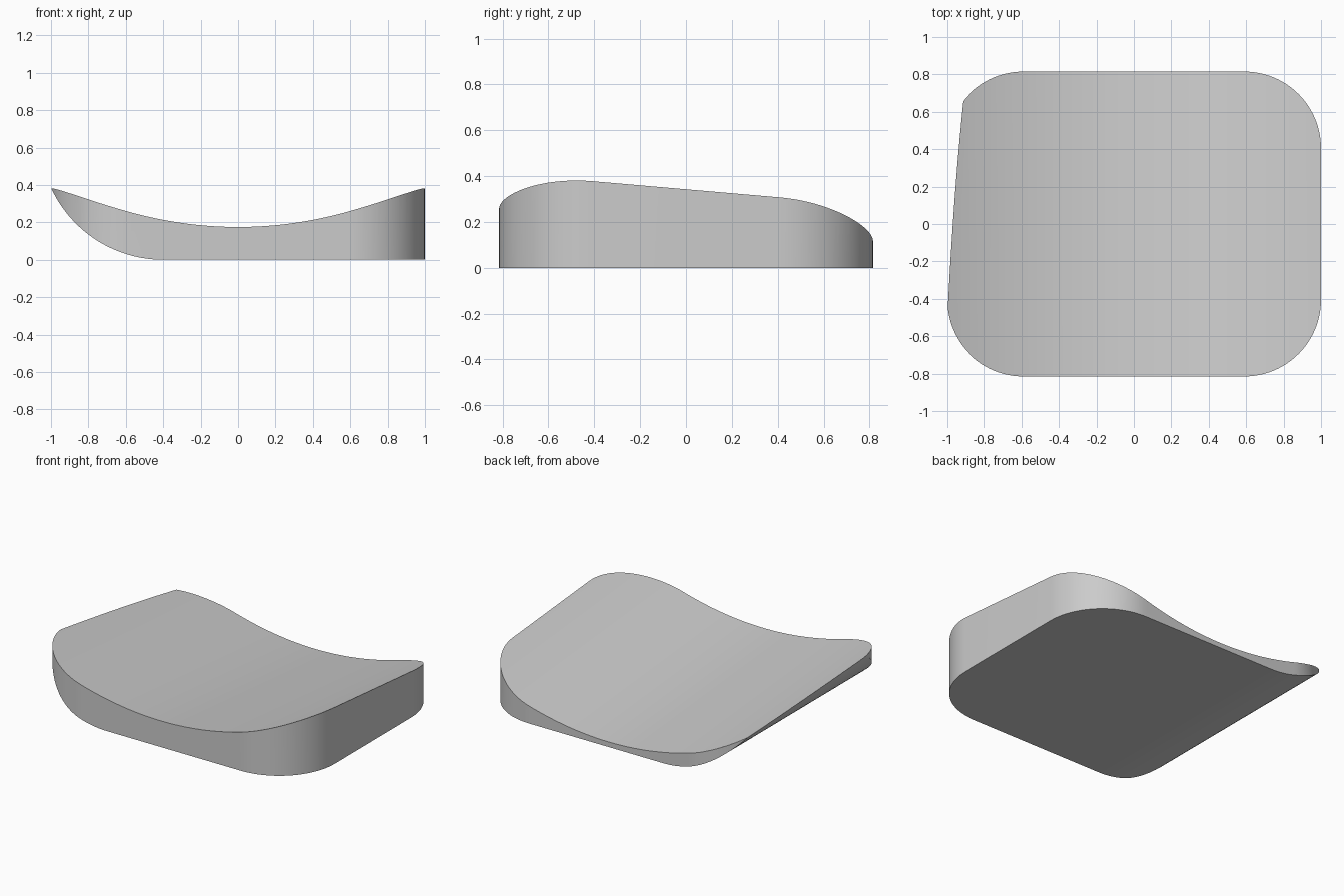
import bpy, bmesh, math
from mathutils import Vector

cube = bpy.data.objects.get("Cube")
if cube:
    bpy.data.objects.remove(cube, do_unlink=True)

HALF_X, HALF_Y, CORNER = 1.0, 0.815, 0.41
SLOPE = -0.0865                      # fall of the dished top towards the back

grey = bpy.data.materials.new("plain grey")
grey.use_nodes = True
grey.diffuse_color = (0.6, 0.6, 0.6, 1)
grey.node_tree.nodes["Principled BSDF"].inputs["Base Color"].default_value = (0.6, 0.6, 0.6, 1)


def extrude(name, points, vector):
    """Solid made by sweeping a closed profile along a vector."""
    bm = bmesh.new()
    face = bm.faces.new([bm.verts.new(p) for p in points])
    swept = bmesh.ops.extrude_face_region(bm, geom=[face])["geom"]
    bmesh.ops.translate(bm, vec=Vector(vector),
                        verts=[g for g in swept if isinstance(g, bmesh.types.BMVert)])
    bmesh.ops.recalc_face_normals(bm, faces=bm.faces)
    mesh = bpy.data.meshes.new(name)
    bm.to_mesh(mesh)
    bm.free()
    mesh.materials.append(grey)
    obj = bpy.data.objects.new(name, mesh)
    bpy.context.collection.objects.link(obj)
    return obj


def arc(cx, cy, r, start, end, n):
    steps = [math.radians(start + (end - start) * i / n) for i in range(n + 1)]
    return [(cx + r * math.cos(a), cy + r * math.sin(a)) for a in steps]


# Rounded rectangular plan
plan = []
for sx, sy, start in ((1, 1, 0), (-1, 1, 90), (-1, -1, 180), (1, -1, 270)):
    plan += arc(sx * (HALF_X - CORNER), sy * (HALF_Y - CORNER), CORNER, start, start + 90, 24)
body = extrude("dished_body", [(x, y, -0.5) for x, y in plan], (0, 0, 1.5))

# Flat underside that curls up along one side
under = arc(-0.4, 0.66, 0.66, 190, 270, 40)
under = [(-1.05, 1.2)] + under + [(1.3, 0), (1.3, 1.2)]
under_cutter = extrude("underside_cutter", [(x, -1, z) for x, z in under], (0, 2, 0))

# Shallow dish across the width, sloping down to the back
top = [(x, 0.175 + 0.238 * x * x) for x in (1.2 * (i / 32 - 1) for i in range(65))]
top = [(-1.2, -0.6)] + top + [(1.2, -0.6)]
top_cutter = extrude("top_cutter",
                     [(x, -1, z + SLOPE * (HALF_Y - 1)) for x, z in top], (0, 2, 2 * SLOPE))

# Keep only what all three solids share
bpy.ops.object.select_all(action='DESELECT')
bpy.context.view_layer.objects.active = body
body.select_set(True)
for cutter in (under_cutter, top_cutter):
    cutter.hide_render = True
    mod = body.modifiers.new("shape", 'BOOLEAN')
    mod.operation, mod.solver, mod.object = 'INTERSECT', 'EXACT', cutter
    bpy.ops.object.modifier_apply(modifier=mod.name)
    bpy.data.objects.remove(cutter, do_unlink=True)

bpy.ops.object.shade_smooth_by_angle(angle=math.radians(25))
